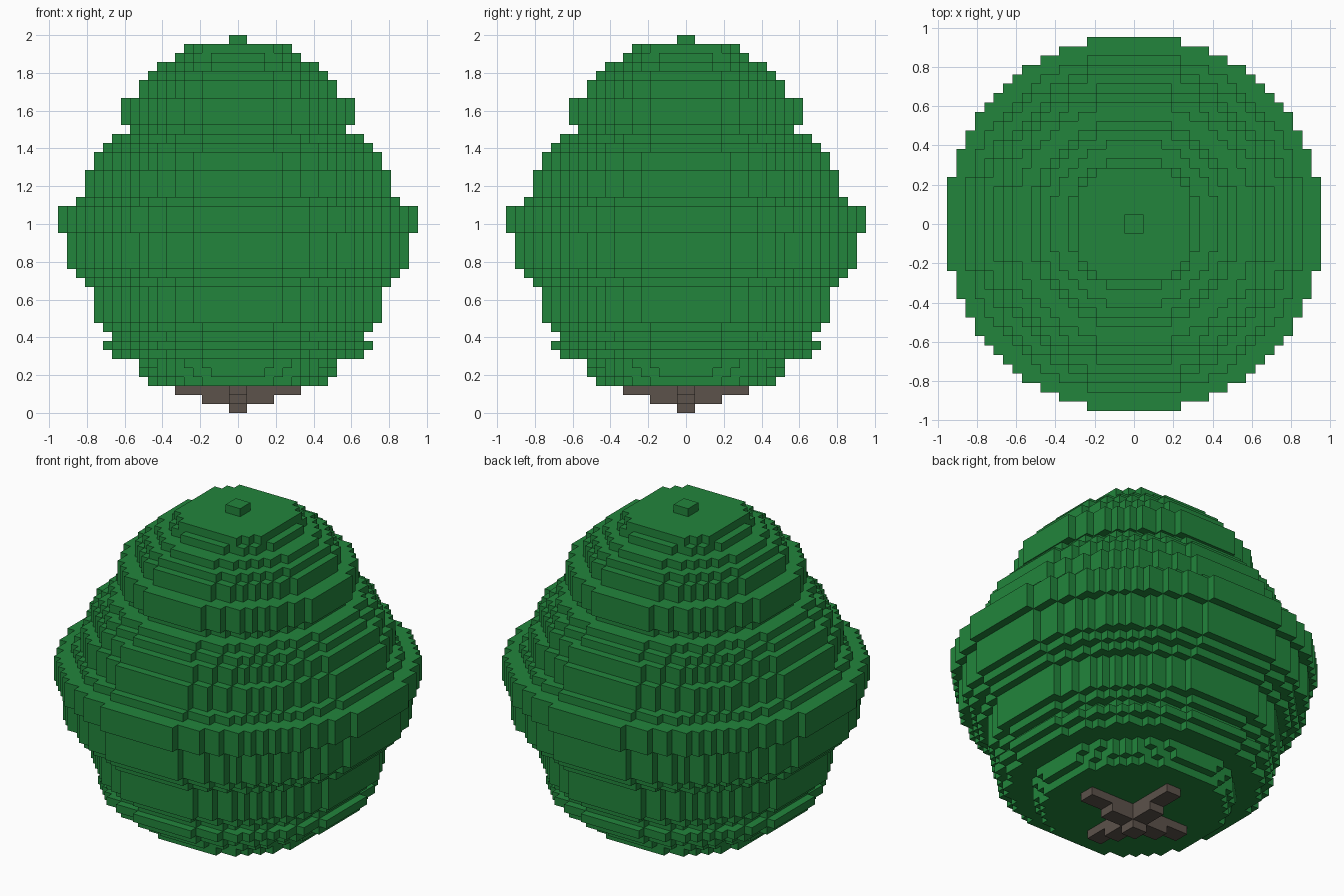
import bpy
import bmesh

cube = bpy.data.objects.get("Cube")
if cube:
    bpy.data.objects.remove(cube, do_unlink=True)

V = 2 / 42  # size of one block


def make_material(name, rgb):
    mat = bpy.data.materials.new(name)
    mat.use_nodes = True
    color = (*rgb, 1)
    mat.diffuse_color = color
    bsdf = next(n for n in mat.node_tree.nodes if n.type == 'BSDF_PRINCIPLED')
    bsdf.inputs["Base Color"].default_value = color
    bsdf.inputs["Roughness"].default_value = 0.9
    return mat


green = make_material("leaf green", (0.016, 0.235, 0.045))
brown = make_material("bark brown", (0.107, 0.084, 0.069))


def disc(n, r=None):
    """Column heights of a blocky quarter disc, n blocks in radius."""
    r = r or n + 0.18
    heights = []
    for i in range(n):
        h = sum((i + 0.5) ** 2 + (j + 0.5) ** 2 <= r * r for j in range(n))
        heights.append(max(h, 1))
    return heights


def cross(n):
    """Column heights of a quarter plus sign with arms two blocks wide."""
    return [n] + [1] * (n - 1)


def outline(heights):
    """Closed stair-stepped outline, one quarter turned four times."""
    quarter = []
    for i in range(1, len(heights)):
        if heights[i] != heights[i - 1]:
            quarter += [(i, heights[i - 1]), (i, heights[i])]
    quarter.append((len(heights), heights[-1]))
    points = []
    for _ in range(4):
        points += quarter
        quarter = [(y, -x) for x, y in quarter]
    return points


def build_stack(name, layers, start, mat):
    """Stack of (heights, block count) slabs, starting at a block level."""
    bm = bmesh.new()
    z = start
    for heights, count in layers:
        pts = outline(heights)
        low = [bm.verts.new((x * V, y * V, z * V)) for x, y in pts]
        z += count
        high = [bm.verts.new((x * V, y * V, z * V)) for x, y in pts]
        bm.faces.new(low)
        bm.faces.new(high[::-1])
        for a in range(len(pts)):
            b = (a + 1) % len(pts)
            bm.faces.new((low[b], low[a], high[a], high[b]))
    bmesh.ops.recalc_face_normals(bm, faces=bm.faces)
    mesh = bpy.data.meshes.new(name)
    bm.to_mesh(mesh)
    bm.free()
    mesh.materials.append(mat)
    obj = bpy.data.objects.new(name, mesh)
    bpy.context.collection.objects.link(obj)
    return z


# Trunk: small foot that spreads into crossed branches
level = build_stack("trunk", [([1], 1), (cross(4), 1), (cross(7), 1)], 0, brown)

# Lower foliage, widening upwards to the rim
level = build_stack("lower_foliage", [
    (disc(10), 1), (disc(11, 10.9), 1), (disc(11), 1), (disc(14), 1),
    (disc(15), 1), (disc(14), 1), (disc(15), 1), (disc(16), 4),
    (disc(17), 1), (disc(18), 1), (disc(19), 4), (disc(20), 3)], level, green)

# Middle foliage, narrowing to the neck
level = build_stack("middle_foliage", [
    (disc(18), 1), (disc(17), 3), (disc(16), 2), (disc(15), 1),
    (disc(14), 1), (disc(12), 1)], level, green)

# Upper dome
level = build_stack("upper_foliage", [
    (disc(13), 3), (disc(11), 2), (disc(10), 1), (disc(9), 1),
    (disc(7), 1), (disc(6, 6.9), 1)], level, green)

# Single tip block
build_stack("tree_tip", [([1], 1)], level, green)
